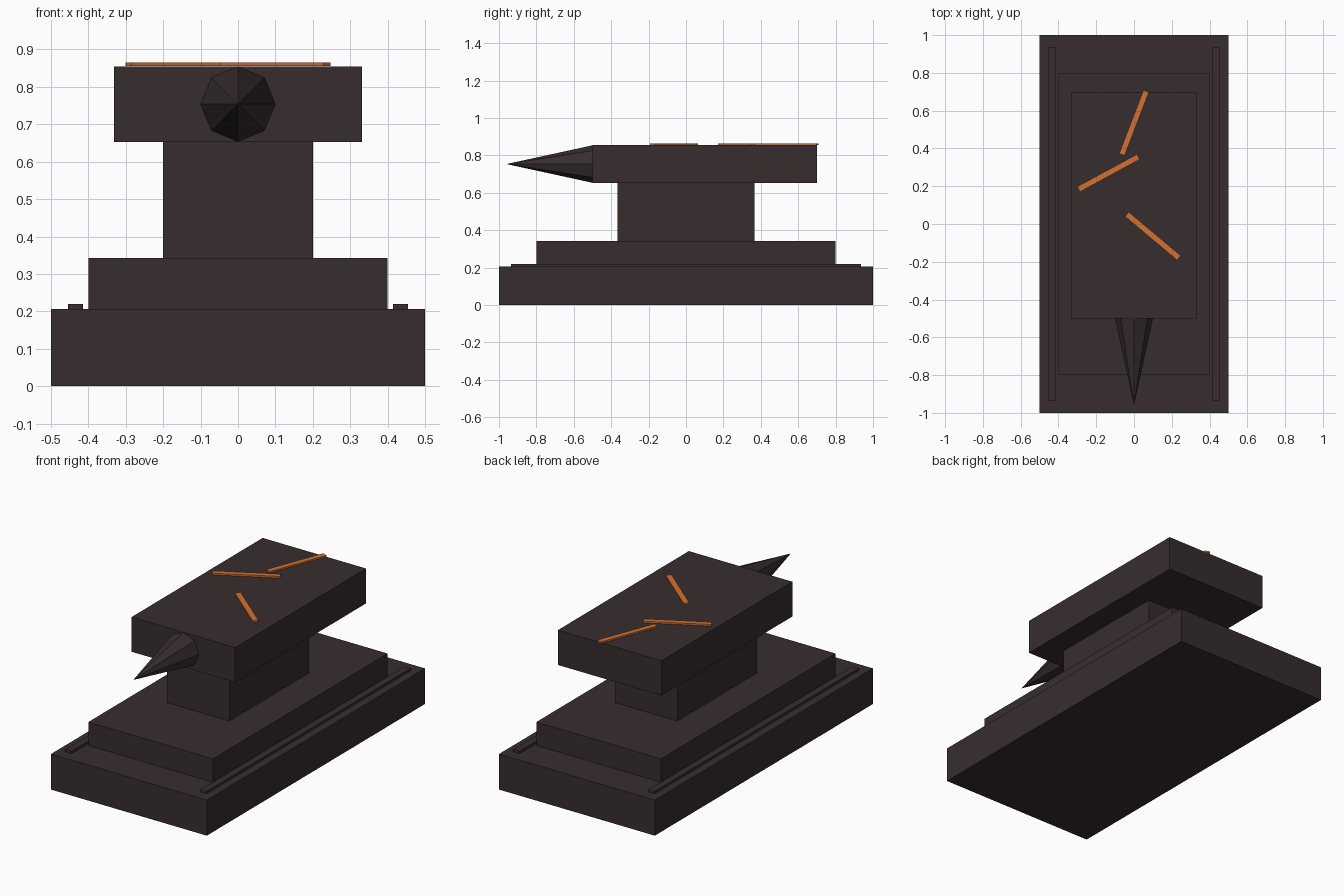
import bpy, math
from mathutils import Vector

if "Cube" in bpy.data.objects:
    bpy.data.objects.remove(bpy.data.objects["Cube"])


def material(name, rgb):
    m = bpy.data.materials.new(name)
    m.diffuse_color = (*rgb, 1)
    m.use_nodes = True
    m.node_tree.nodes["Principled BSDF"].inputs["Base Color"].default_value = m.diffuse_color
    return m


IRON = material("dark_iron", (0.038, 0.026, 0.027))
GLOW = material("glowing_orange", (0.64, 0.17, 0.035))


def box(name, lo, hi, mat, angle=0):
    lo, hi = Vector(lo), Vector(hi)
    bpy.ops.mesh.primitive_cube_add(size=1, location=(lo + hi) / 2)
    o = bpy.context.object
    o.name = name
    o.scale = hi - lo
    o.rotation_euler.z = math.radians(angle)
    bpy.ops.object.transform_apply(location=False, rotation=False, scale=True)
    o.data.materials.append(mat)
    return o


# stacked body of the anvil
box("base", (-0.5, -1, 0), (0.5, 1, 0.206), IRON)
box("step", (-0.4, -0.8, 0.206), (0.4, 0.8, 0.342), IRON)
box("waist", (-0.2, -0.365, 0.342), (0.2, 0.365, 0.653), IRON)
box("head", (-0.332, -0.5, 0.653), (0.332, 0.7, 0.855), IRON)

# low rails along both long sides of the base
for side, name in ((-1, "left_rail"), (1, "right_rail")):
    x = side * 0.434
    box(name, (x - 0.02, -0.935, 0.2), (x + 0.02, 0.935, 0.22), IRON)

# eight-sided horn pointing to the front
bpy.ops.mesh.primitive_cone_add(vertices=8, radius1=0.1, radius2=0, depth=0.46,
                                location=(0, -0.73, 0.754),
                                rotation=(math.pi / 2, 0, 0))
horn = bpy.context.object
horn.name = "horn"
horn.data.materials.append(IRON)

# glowing scratches on the working face
for i, (x, y, a) in enumerate(((0, 0.535, 69), (-0.135, 0.27, 28.5), (0.1, -0.064, -40))):
    box(f"glowing_scratch_{i + 1}", (x - 0.18, y - 0.0155, 0.8555),
        (x + 0.18, y + 0.0155, 0.865), GLOW, a)
